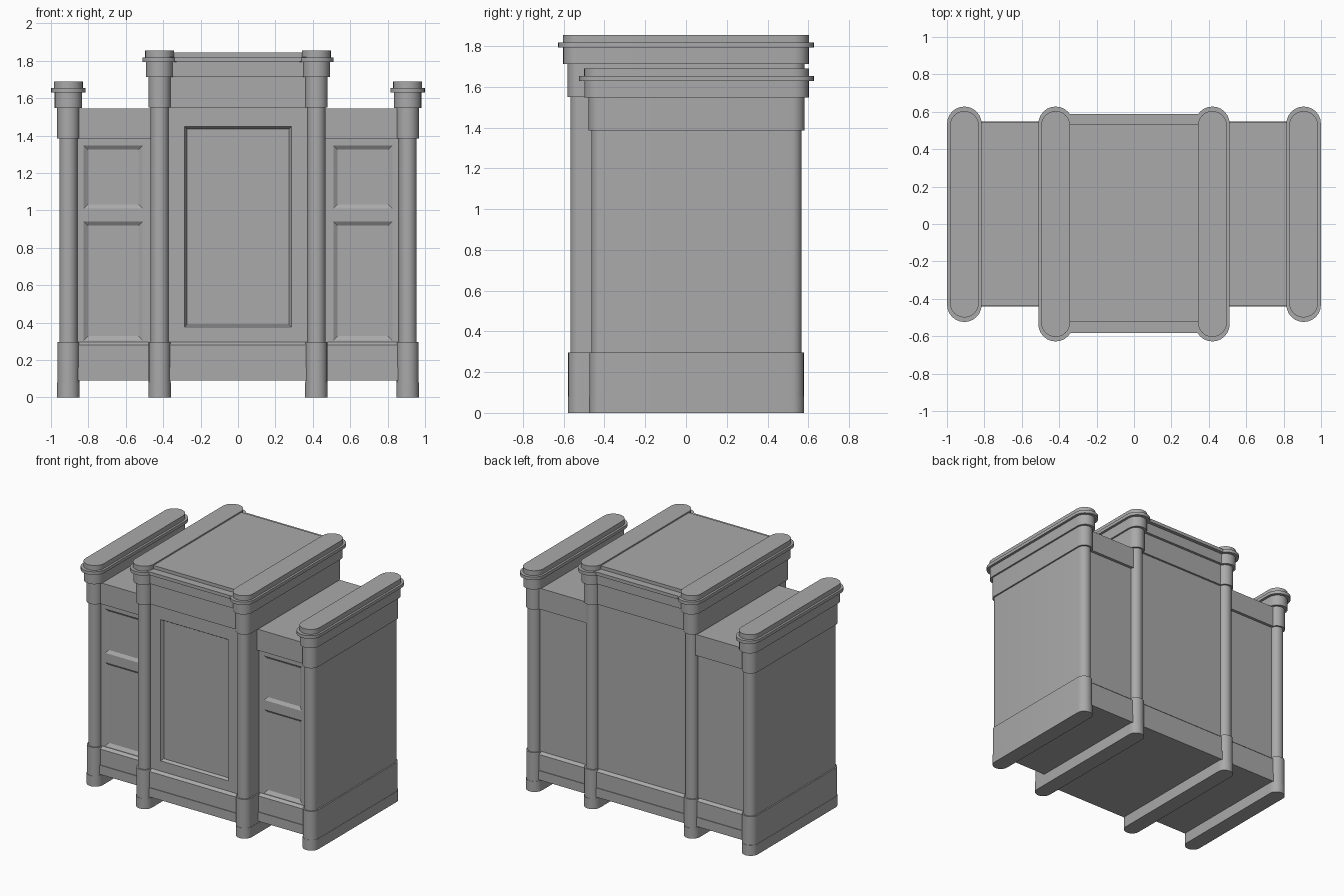
import bpy, bmesh, math

cube = bpy.data.objects.get("Cube")
if cube:
    bpy.data.objects.remove(cube, do_unlink=True)

grey = bpy.data.materials.new("plain grey")
grey.use_nodes = True
colour = (0.4, 0.4, 0.4, 1)
grey.diffuse_color = colour
grey.node_tree.nodes["Principled BSDF"].inputs["Base Color"].default_value = colour


def finish(name, bm, smooth=False):
    bmesh.ops.recalc_face_normals(bm, faces=bm.faces)
    mesh = bpy.data.meshes.new(name)
    bm.to_mesh(mesh)
    bm.free()
    mesh.materials.append(grey)
    ob = bpy.data.objects.new(name, mesh)
    bpy.context.collection.objects.link(ob)
    if smooth:
        bpy.ops.object.select_all(action='DESELECT')
        ob.select_set(True)
        bpy.context.view_layer.objects.active = ob
        bpy.ops.object.shade_smooth_by_angle(angle=math.radians(30))
    return ob


def ring(bm, x, r, front, back, z, steps=12):
    """Round-ended loop running from front to back."""
    verts = []
    for cy, start in ((back - r, 0), (front + r, math.pi)):
        for i in range(steps + 1):
            a = start + math.pi * i / steps
            verts.append(bm.verts.new((x + r * math.cos(a), cy + r * math.sin(a), z)))
    return verts


def pier(name, x, front, back, cap):
    """Deep round-ended pier with a stepped base and a moulded capital."""
    heights = [0, 0.08, 0.297, cap, cap + 0.162, cap + 0.244, cap + 0.268, cap + 0.305]
    sizes = [(0.0605, 0.012), (0.0585, 0.010), (0.0485, 0), (0.060, 0.014),
             (0.073, 0.035), (0.0925, 0.06), (0.077, 0.036)]
    bm = bmesh.new()
    rings = []
    for i, (r, out) in enumerate(sizes):
        for z in heights[i:i + 2]:
            rings.append(ring(bm, x, r, front - out, back + out, z))
    for a, b in zip(rings, rings[1:]):
        for i in range(len(a)):
            j = (i + 1) % len(a)
            bm.faces.new((a[i], a[j], b[j], b[i]))
    bm.faces.new(rings[0])
    bm.faces.new(rings[-1])
    finish(name, bm, smooth=True)


def carve(bm, front, box, width, depth):
    """Cut a rectangle into the front wall and sink it with a sloped border."""
    x0, x1, z0, z1 = box

    def wall():
        return [f for f in bm.faces if f.normal.y < -0.99
                and abs(f.calc_center_median().y - front) < 1e-4]
    for co, no in (((x0, 0, 0), (1, 0, 0)), ((x1, 0, 0), (1, 0, 0)),
                   ((0, 0, z0), (0, 0, 1)), ((0, 0, z1), (0, 0, 1))):
        faces = wall()
        edges = {e for f in faces for e in f.edges}
        verts = {v for f in faces for v in f.verts}
        bmesh.ops.bisect_plane(bm, geom=faces + list(edges) + list(verts),
                               plane_co=co, plane_no=no, dist=1e-5)
        bm.normal_update()
    inside = []
    for f in wall():
        c = f.calc_center_bounds()
        if x0 < c.x < x1 and z0 < c.z < z1:
            inside.append(f)
    bmesh.ops.inset_region(bm, faces=inside, thickness=width, depth=-depth,
                           use_even_offset=True)
    bm.normal_update()


def bay(name, x0, x1, front, back, profile, panels, width, depth):
    """Wall section whose moulded profile repeats on front and back."""
    bm = bmesh.new()
    outline = [(front - o, z) for o, z in profile]
    outline += [(back + o, z) for o, z in reversed(profile)]
    ends = [[bm.verts.new((x, y, z)) for y, z in outline] for x in (x0, x1)]
    a, b = ends
    for i in range(len(a)):
        j = (i + 1) % len(a)
        bm.faces.new((a[i], a[j], b[j], b[i]))
    bm.faces.new(a)
    bm.faces.new(b)
    bmesh.ops.recalc_face_normals(bm, faces=bm.faces)
    bm.normal_update()
    for box in panels:
        carve(bm, front, box, width, depth)
    finish(name, bm)


OUTER, INNER = 0.907, 0.419
plinth = [(0.025, 0.09), (0.025, 0.16), (0.02, 0.16), (0.02, 0.28), (0, 0.297)]

# Centre bay with its sunk door panel and stepped cornice
cornice = [(0, 1.55), (0.015, 1.55), (0.015, 1.715), (0.035, 1.715), (0.035, 1.795),
           (0.062, 1.795), (0.062, 1.82), (0.005, 1.82), (0.005, 1.845)]
bay("centre_bay", -INNER, INNER, -0.52, 0.527, plinth + cornice,
    [(-0.285, 0.285, 0.375, 1.447)], 0.012, 0.02)

# Side bays, piers and panels, mirrored
frieze = [(0, 1.385), (0.022, 1.385), (0.022, 1.545)]
for side, s in (("left", 1), ("right", -1)):
    xs = sorted((s * INNER, s * OUTER))
    px = sorted((s * 0.51, s * 0.825))
    bay(side + "_bay", *xs, -0.415, 0.523, plinth + frieze,
        [(*px, 0.305, 0.94), (*px, 1.01, 1.347)], 0.022, 0.015)
    pier(side + "_inner_pier", s * INNER, -0.568, 0.568, 1.55)
    pier(side + "_outer_pier", s * OUTER, -0.464, 0.568, 1.385)
